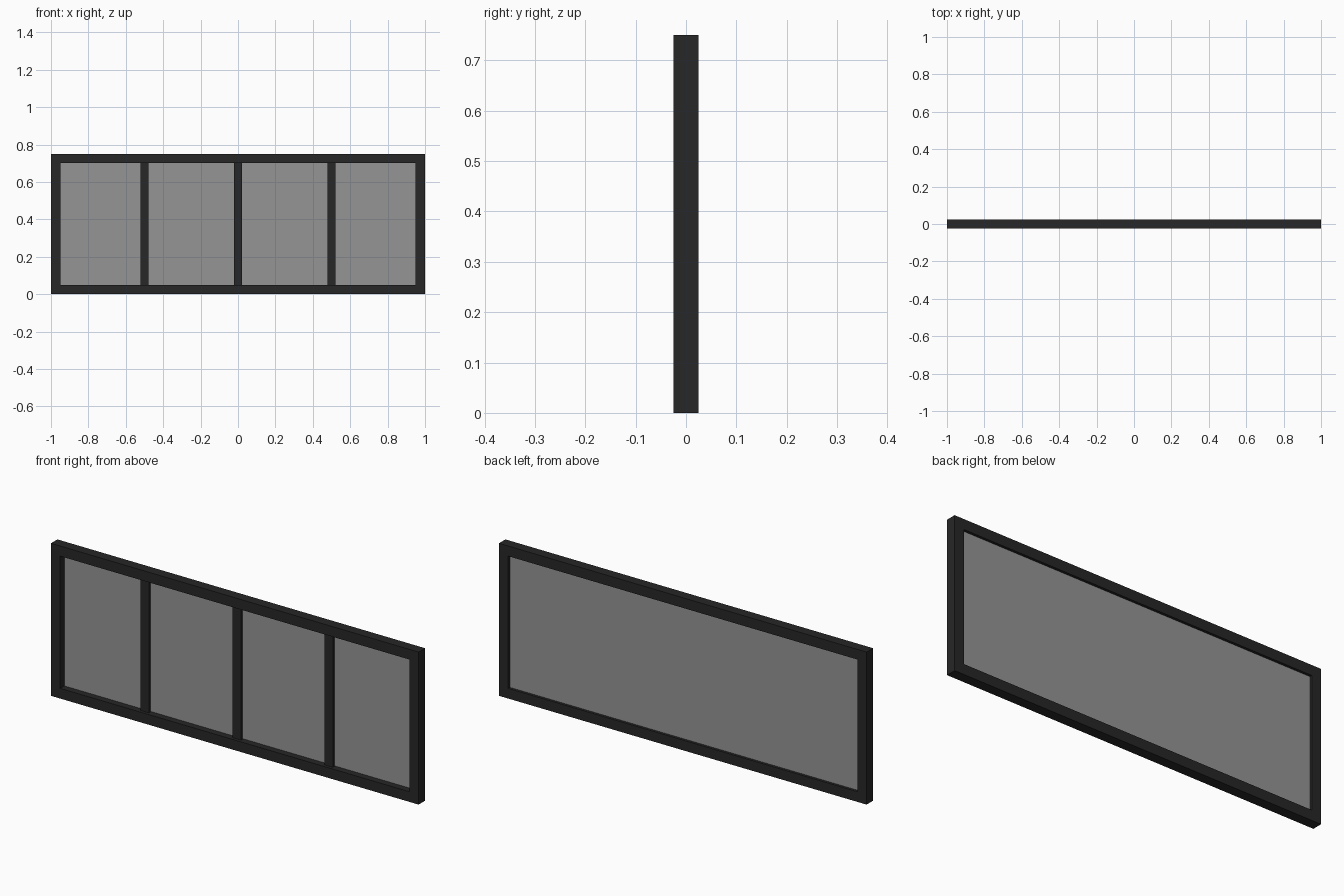
import bpy, bmesh

if "Cube" in bpy.data.objects:
    bpy.data.objects.remove(bpy.data.objects["Cube"])

W, H, D, T = 2.0, 0.75, 0.05, 0.05   # overall width, height, depth, frame width


def material(name, color):
    m = bpy.data.materials.new(name)
    m.diffuse_color = color
    m.use_nodes = True
    m.node_tree.nodes["Principled BSDF"].inputs["Base Color"].default_value = m.diffuse_color
    return m


dark = material("dark_metal", (0.02, 0.02, 0.02, 1))
glass = material("glass", (0.3, 0.3, 0.3, 0.5))


def finish(name, bm, mat):
    bmesh.ops.recalc_face_normals(bm, faces=bm.faces)
    me = bpy.data.meshes.new(name)
    bm.to_mesh(me)
    bm.free()
    me.materials.append(mat)
    ob = bpy.data.objects.new(name, me)
    bpy.context.collection.objects.link(ob)
    return ob


def box(name, x, y, z, mat):
    bm = bmesh.new()
    bmesh.ops.create_cube(bm, size=1)
    for v in bm.verts:
        v.co = [a[0] if c < 0 else a[1] for c, a in zip(v.co, (x, y, z))]
    return finish(name, bm, mat)


# outer frame: rectangular section swept round the opening with mitred corners
bm = bmesh.new()
rings = []
for inset, y in ((0, -D / 2), (0, D / 2), (T, D / 2), (T, -D / 2)):
    x = W / 2 - inset
    rings.append([bm.verts.new((px, y, pz)) for px, pz in
                  ((-x, inset), (x, inset), (x, H - inset), (-x, H - inset))])
for i in range(4):
    a, b = rings[i], rings[(i + 1) % 4]
    for j in range(4):
        k = (j + 1) % 4
        bm.faces.new((a[j], a[k], b[k], b[j]))
finish("outer_frame", bm, dark)

# single glass pane set towards the back
box("glass_pane", (-W / 2 + T, W / 2 - T), (0.007, 0.012), (T, H - T), glass)

# three upright bars in front of the glass
for i, x in enumerate((-0.5, 0, 0.5)):
    box(f"upright_bar_{i + 1}", (x - 0.0225, x + 0.0225), (-0.01, 0.003), (T, H - T), dark)
